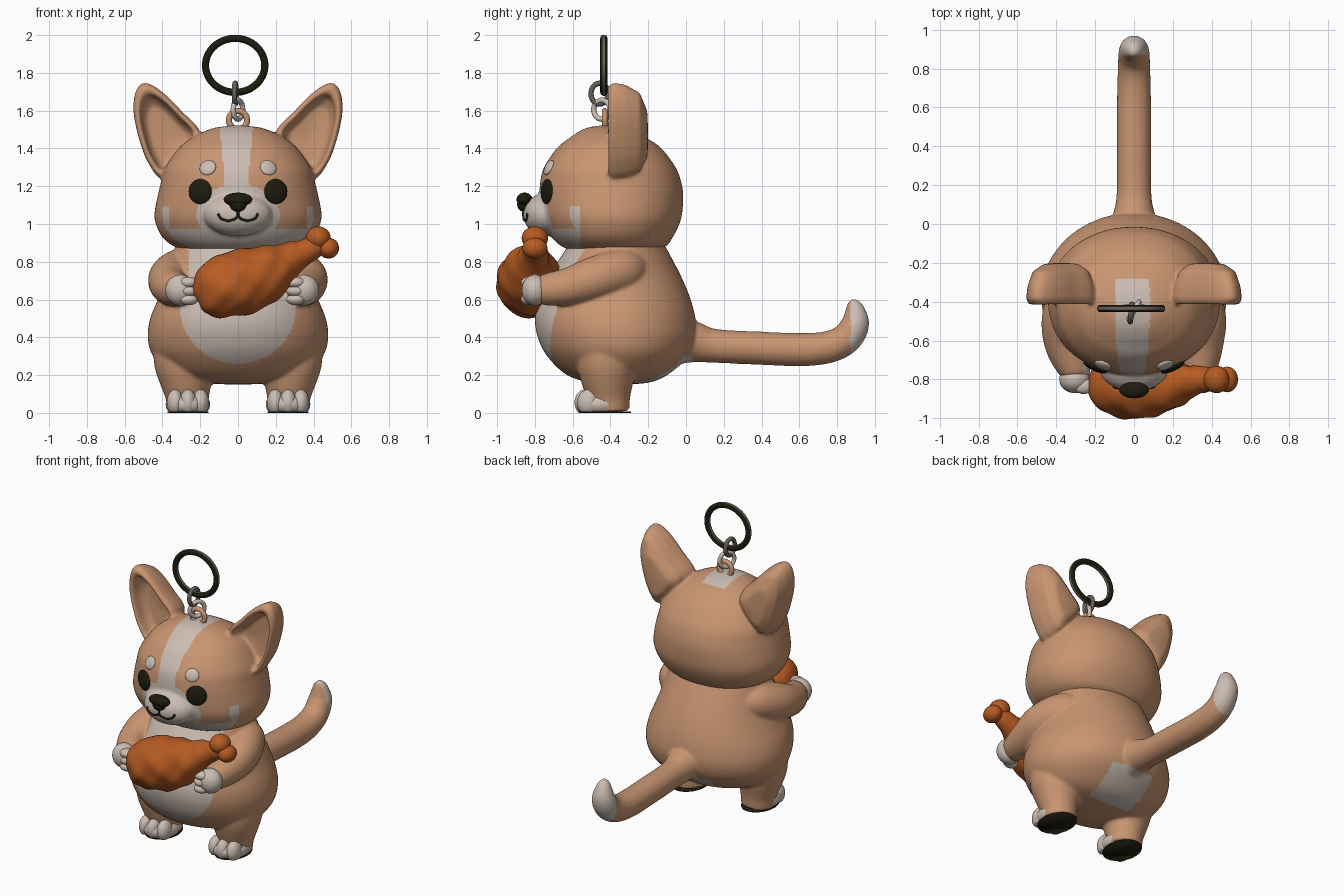
import bpy, bmesh, math
from mathutils import Vector, Matrix
from mathutils.bvhtree import BVHTree

if "Cube" in bpy.data.objects:
    bpy.data.objects.remove(bpy.data.objects["Cube"])

def material(name, rgb):
    m = bpy.data.materials.new(name)
    m.diffuse_color = (*rgb, 1)
    m.use_nodes = True
    m.node_tree.nodes["Principled BSDF"].inputs["Base Color"].default_value = m.diffuse_color
    return m

TAN = material("tan fur", (0.58, 0.30, 0.165))
CREAM = material("cream fur", (0.60, 0.51, 0.45))
ORANGE = material("roast orange", (0.47, 0.105, 0.016))
BLACK = material("black", (0.013, 0.0116, 0.005))
GREY = material("metal grey", (0.13, 0.115, 0.10))

# ---------- helpers ----------
def spline(rows, k, closed=False):
    """Catmull-Rom through rows of numbers."""
    n, out = len(rows), []
    get = (lambda i: rows[i % n]) if closed else (lambda i: rows[max(0, min(n - 1, i))])
    for i in range(n if closed else n - 1):
        p, q, r, s = get(i - 1), get(i), get(i + 1), get(i + 2)
        for j in range(k):
            t = j / k
            out.append([0.5 * (2*b + (c - a)*t + (2*a - 5*b + 4*c - d)*t*t + (3*b - a - 3*c + d)*t**3)
                        for a, b, c, d in zip(p, q, r, s)])
    return out if closed else out + [list(rows[-1])]

def skin(bm, rings):
    vs = [[bm.verts.new(p) for p in ring] for ring in rings]
    n = len(vs[0])
    for a, b in zip(vs, vs[1:]):
        for i in range(n):
            bm.faces.new((a[i], a[(i + 1) % n], b[(i + 1) % n], b[i]))
    bm.faces.new(vs[0])
    bm.faces.new(vs[-1])

def loft(bm, rows, power=2.0, seg=64):
    """Horizontal rings from rows of (z, half width, front y, back y)."""
    rings = []
    for z, rx, yf, yb in spline(rows, 5):
        ring = []
        for i in range(seg):
            a = 2 * math.pi * i / seg
            c, s = math.cos(a), math.sin(a)
            f = (abs(c)**power + abs(s)**power) ** (-1 / power)
            ring.append((max(rx, 0.002) * c * f, (yf + yb) / 2 + (yb - yf) / 2 * s * f, z))
        rings.append(ring)
    skin(bm, rings)

def tube(bm, rows, seg=24, k=6):
    """Round tube from rows of (x, y, z, radius)."""
    pts = spline(rows, k)
    pos = [Vector(p[:3]) for p in pts]
    u, rings = None, []
    for i, p in enumerate(pos):
        t = (pos[min(i + 1, len(pos) - 1)] - pos[max(i - 1, 0)]).normalized()
        u = t.orthogonal() if u is None else u - t * u.dot(t)
        u.normalize()
        v, r = t.cross(u), max(pts[i][3], 0.002)
        rings.append([p + r * (math.cos(a) * u + math.sin(a) * v)
                      for a in (2 * math.pi * j / seg for j in range(seg))])
    skin(bm, rings)

def ball(bm, c, r, rot=Matrix()):
    bmesh.ops.create_uvsphere(bm, u_segments=32, v_segments=20, radius=1,
                              matrix=Matrix.Translation(c) @ rot @ Matrix.Diagonal((*r, 1)))

def finish(bm, name, mats, rule=None, remesh=0):
    bmesh.ops.recalc_face_normals(bm, faces=bm.faces)
    me = bpy.data.meshes.new(name)
    bm.to_mesh(me)
    bm.free()
    ob = bpy.data.objects.new(name, me)
    bpy.context.collection.objects.link(ob)
    if remesh:  # fuse the overlapping pieces into one soft skin
        m = ob.modifiers.new("fuse", 'REMESH')
        m.mode, m.voxel_size = 'VOXEL', remesh
        m = ob.modifiers.new("soften", 'SMOOTH')
        m.factor, m.iterations = 0.5, 8
        me = bpy.data.meshes.new_from_object(ob.evaluated_get(bpy.context.evaluated_depsgraph_get()))
        ob.modifiers.clear()
        ob.data = me
    me.materials.clear()
    for m in mats:
        me.materials.append(m)
    for p in me.polygons:
        p.use_smooth = True
        p.material_index = int(rule(p.center, p.normal)) if rule else 0
    return ob

# ---------- body with arms, legs and tail ----------
bm = bmesh.new()
loft(bm, [(0.15, 0.02, -0.38, -0.34), (0.16, 0.2, -0.5, -0.2), (0.2, 0.35, -0.63, -0.1),
          (0.3, 0.45, -0.735, 0.015), (0.4, 0.478, -0.785, 0.055), (0.5, 0.465, -0.80, 0.05),
          (0.6, 0.425, -0.78, 0.025), (0.7, 0.385, -0.74, -0.015), (0.8, 0.355, -0.68, -0.065),
          (0.92, 0.32, -0.6, -0.13)])
for s in (-1, 1):
    px = 0.30 if s < 0 else 0.34
    tube(bm, [(s*0.22, -0.22, 0.77, 0.05), (s*0.29, -0.32, 0.755, 0.115), (s*0.355, -0.47, 0.715, 0.118),
              (s*0.36, -0.62, 0.67, 0.1), (s*px, -0.76, 0.65, 0.08), (s*px, -0.8, 0.65, 0.04)])
    tube(bm, [(s*0.29, -0.42, 0.4, 0.16), (s*0.285, -0.42, 0.27, 0.16), (s*0.275, -0.415, 0.17, 0.14),
              (s*0.268, -0.41, 0.08, 0.115), (s*0.265, -0.41, 0.012, 0.11)])
tube(bm, [(0, -0.1, 0.39, 0.14), (0, 0.04, 0.375, 0.11), (0, 0.15, 0.355, 0.09), (0, 0.4, 0.342, 0.088),
          (0, 0.62, 0.335, 0.088), (0, 0.76, 0.35, 0.085), (0, 0.85, 0.395, 0.082), (0, 0.895, 0.47, 0.076),
          (0, 0.895, 0.54, 0.055), (0, 0.885, 0.585, 0.032), (0, 0.88, 0.605, 0.005)])

def body_rule(c, n):
    x = abs(c.x)
    if c.y > 0.3:
        return c.y > 0.87                               # tail tip
    if c.y < -0.45:                                     # belly and chest
        return (x / 0.305)**2 + ((c.z - 0.55) / 0.29)**2 < 1 or (c.z > 0.6 and x < 0.26)
    return -0.25 < c.y < 0.04 and c.z < 0.3 and x < 0.16 and n.z < 0.1   # under the tail
finish(bm, "body", [TAN, CREAM], body_rule, 0.01)

# ---------- head with muzzle and ears ----------
bm = bmesh.new()
loft(bm, [(0.84, 0.02, -0.4, -0.36), (0.85, 0.22, -0.56, -0.2), (0.88, 0.335, -0.655, -0.11),
          (0.93, 0.40, -0.71, -0.07), (1.0, 0.435, -0.75, -0.035), (1.06, 0.442, -0.768, -0.02),
          (1.15, 0.425, -0.775, -0.015), (1.22, 0.408, -0.772, -0.025), (1.3, 0.385, -0.752, -0.055),
          (1.4, 0.315, -0.685, -0.13), (1.45, 0.255, -0.625, -0.2), (1.485, 0.19, -0.575, -0.265),
          (1.51, 0.12, -0.52, -0.34), (1.522, 0.02, -0.45, -0.41)], 2.15)
ball(bm, (0, -0.74, 1.05), (0.18, 0.122, 0.115))
EAR = [(0.2, 1.48), (0.3, 1.6), (0.4, 1.70), (0.49, 1.75), (0.54, 1.71), (0.555, 1.6),
       (0.525, 1.45), (0.475, 1.32), (0.40, 1.24), (0.28, 1.33)]
for s in (-1, 1):
    skin(bm, [[(s * (0.37 + (x - 0.37) * f), y, 1.45 + (z - 1.45) * f) for x, z in spline(EAR, 5, True)]
              for f, y in [(0.1, -0.31), (0.6, -0.32), (0.74, -0.355), (0.79, -0.405), (0.9, -0.42),
                           (1.0, -0.385), (0.96, -0.32), (0.82, -0.245), (0.5, -0.205), (0.1, -0.2)]])

def head_rule(c, n):
    x = abs(c.x)
    if c.y > -0.28 or (x > 0.2 and c.z > 1.2):
        return False
    if c.z > 1.1 and abs(c.x + 0.008) < 0.068 + 0.02 * max(0, (c.z - 1.3) / 0.2):
        return True                                     # blaze
    if c.y > -0.56:
        return False
    return ((x / 0.22)**2 + ((c.z - 1.05) / 0.16)**2 < 1 or c.z < 0.975
            or (c.z < 1.09 and x > 0.365))              # muzzle, chin, cheeks
head = finish(bm, "head", [TAN, CREAM], head_rule, 0.01)
tree = BVHTree.FromPolygons([v.co for v in head.data.vertices], [p.vertices[:] for p in head.data.polygons])

def on_face(x, z):
    return tree.ray_cast(Vector((x, -2, z)), Vector((0, 1, 0)))[:2]

# ---------- eyes, brows, nose, mouth ----------
for name, x, z, r, mat in (("eye", 0.2, 1.172, (0.066, 0.066, 0.02), BLACK),
                           ("brow", 0.16, 1.298, (0.045, 0.043, 0.016), CREAM)):
    for side, s in (("left", -1), ("right", 1)):
        bm = bmesh.new()
        p, n = on_face(s * x, z)
        ball(bm, p, r, n.to_track_quat('Z', 'Y').to_matrix().to_4x4())
        finish(bm, f"{side}_{name}", [mat])
bm = bmesh.new()
ball(bm, (0, -0.855, 1.13), (0.076, 0.042, 0.036))
ball(bm, (0, -0.858, 1.105), (0.045, 0.036, 0.04))
finish(bm, "nose", [BLACK])
bm = bmesh.new()
for line in ([(0, 1.08), (0, 1.06), (0, 1.035)],
             [(-0.105, 1.055), (-0.09, 1.03), (-0.055, 1.018), (-0.02, 1.025), (0, 1.038),
              (0.02, 1.025), (0.055, 1.018), (0.09, 1.03), (0.105, 1.055)]):
    tube(bm, [(*on_face(x, z)[0], 0.007) for x, z in line], 8, 4)
finish(bm, "mouth", [BLACK])

# ---------- feet, soles and hands ----------
for side, s in (("left", -1), ("right", 1)):
    bm = bmesh.new()
    ball(bm, (s*0.265, -0.45, 0.045), (0.118, 0.135, 0.075))
    for dx in (-0.068, 0, 0.068):
        ball(bm, (s*0.265 + dx, -0.53 + abs(dx) * 0.2, 0.055), (0.044, 0.06, 0.07))
    for v in bm.verts:
        v.co.z = max(v.co.z, 0.006)
    finish(bm, f"{side}_foot", [CREAM])
    bm = bmesh.new()
    bmesh.ops.create_cone(bm, cap_ends=True, segments=40, radius1=1, radius2=1, depth=0.008,
                          matrix=Matrix.Translation((s*0.265, -0.43, 0.004)) @ Matrix.Diagonal((0.108, 0.14, 1, 1)))
    finish(bm, f"{side}_sole", [BLACK])
    bm = bmesh.new()
    px = -0.305 if s < 0 else 0.35
    ball(bm, (px, -0.80, 0.65), (0.08, 0.07, 0.082))
    for dz in (-0.045, 0, 0.045):
        ball(bm, (px - s*0.045, -0.835, 0.645 + dz), (0.05, 0.04, 0.03))
    finish(bm, f"{side}_hand", [CREAM])

# ---------- drumstick ----------
bm = bmesh.new()
tube(bm, [(-0.225, -0.83, 0.61, 0.005), (-0.215, -0.83, 0.615, 0.07), (-0.17, -0.83, 0.63, 0.125),
          (-0.09, -0.83, 0.66, 0.162), (0.01, -0.825, 0.69, 0.175), (0.1, -0.825, 0.72, 0.165),
          (0.19, -0.82, 0.765, 0.135), (0.27, -0.81, 0.81, 0.095), (0.34, -0.80, 0.845, 0.07),
          (0.41, -0.80, 0.88, 0.058), (0.45, -0.80, 0.895, 0.04)], 48, 6)
for v in bm.verts:   # lumpy skin
    x, y, z = v.co
    if x < 0.3:
        w = 0.007 * math.sin(24*x + 9*z) * math.sin(28*z + 7*y) + 0.004 * math.sin(45*x - 30*z + 20*y)
        v.co += (v.co - Vector((x, -0.825, 0.69 + 0.35*x))).normalized() * w
ball(bm, (0.425, -0.80, 0.925), (0.066, 0.07, 0.062))
ball(bm, (0.48, -0.80, 0.872), (0.055, 0.066, 0.055))
finish(bm, "drumstick", [ORANGE])

# ---------- key ring, links and head loop ----------
def ring(name, c, ra, rb, r, turn, mats, rule=None):
    bm = bmesh.new()
    n, m = 64, 16
    rot = Matrix.Rotation(turn, 3, 'Z')
    vs = []
    for i in range(n):
        a = 2 * math.pi * i / n
        for j in range(m):
            b = 2 * math.pi * j / m
            p = Vector(((ra + r*math.cos(b)) * math.cos(a), r*math.sin(b), (rb + r*math.cos(b)) * math.sin(a)))
            vs.append(bm.verts.new(rot @ p + Vector(c)))
    for i in range(n):
        for j in range(m):
            i2, j2 = (i + 1) % n, (j + 1) % m
            bm.faces.new([vs[a * m + b] for a, b in ((i, j), (i2, j), (i2, j2), (i, j2))])
    finish(bm, name, mats, rule)

ring("key_ring", (-0.015, -0.435, 1.84), 0.157, 0.143, 0.019, 0, [BLACK, GREY], lambda c, n: abs(n.y) < 0.45)
ring("upper_link", (-0.015, -0.458, 1.69), 0.045, 0.055, 0.014, math.radians(85), [GREY])
ring("lower_link", (0, -0.445, 1.605), 0.05, 0.05, 0.014, math.radians(60), [CREAM])
ring("head_loop", (0, -0.43, 1.55), 0.048, 0.048, 0.016, 0, [TAN])
